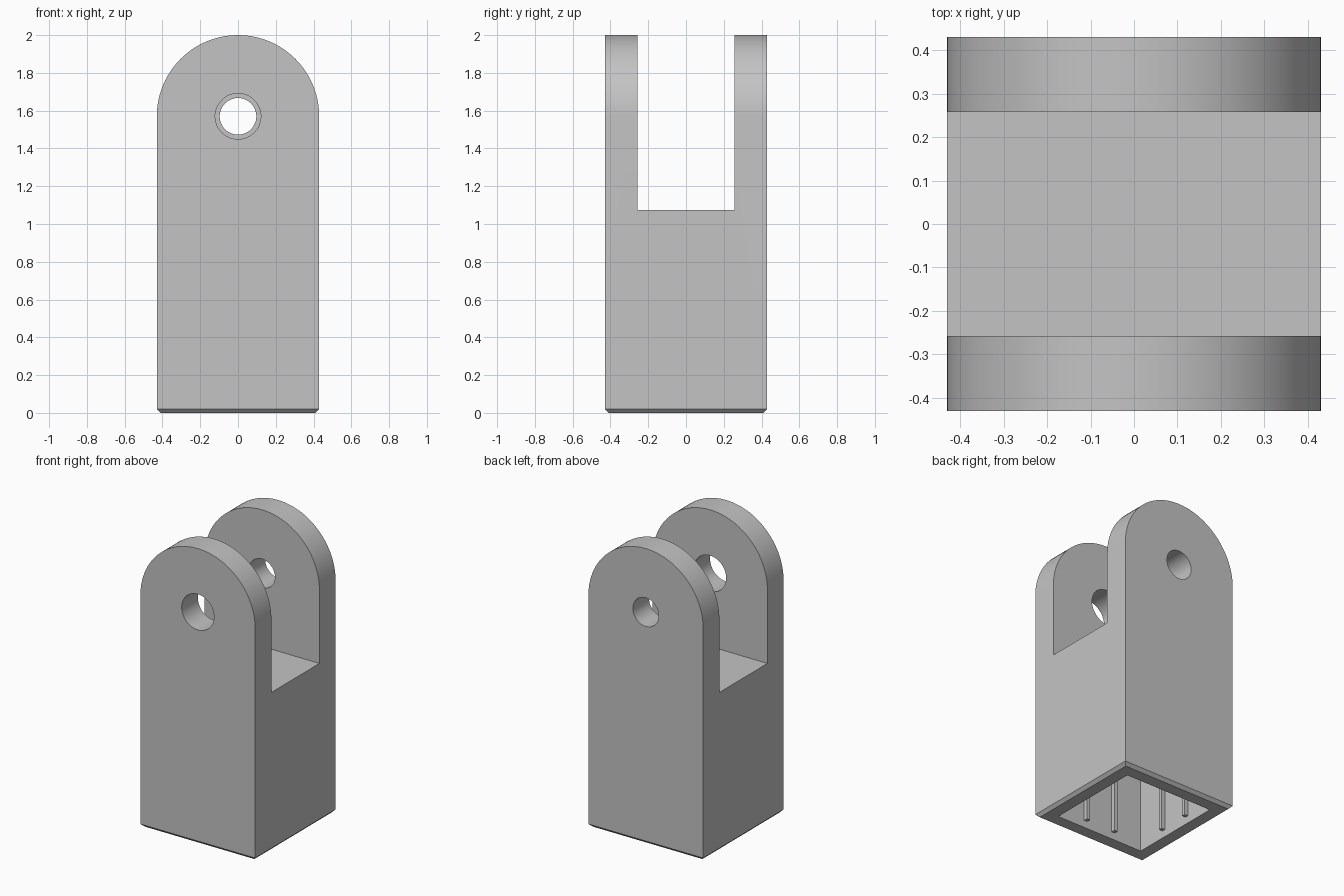
import bpy, bmesh
from math import cos, sin, pi, radians
from mathutils import Matrix

cube = bpy.data.objects.get("Cube")
if cube:
    bpy.data.objects.remove(cube, do_unlink=True)

HALF, TOP = 0.43, 2.0        # half width of the block, full height
AXIS = TOP - HALF            # height of the pin axis
SLOT, SLOT_Z = 0.257, 1.075  # half width and floor of the fork slot
INNER, ROOF = 0.33, 0.975    # half width and roof of the socket

grey = bpy.data.materials.new("plain grey")
grey.use_nodes = True
grey.diffuse_color = (0.55, 0.55, 0.55, 1)
grey.node_tree.nodes["Principled BSDF"].inputs["Base Color"].default_value = (0.55, 0.55, 0.55, 1)


def make(name, bm):
    bmesh.ops.recalc_face_normals(bm, faces=bm.faces)
    mesh = bpy.data.meshes.new(name)
    bm.to_mesh(mesh)
    bm.free()
    mesh.materials.append(grey)
    obj = bpy.data.objects.new(name, mesh)
    bpy.context.collection.objects.link(obj)
    return obj


def box(name, lo, hi):
    bm = bmesh.new()
    bmesh.ops.create_cube(bm, size=1)
    for v in bm.verts:
        v.co = [(a + b) / 2 + c * (b - a) for a, b, c in zip(lo, hi, v.co)]
    return make(name, bm)


def pin(name, radius, y):
    bm = bmesh.new()
    turn = Matrix.Translation((0, y, AXIS)) @ Matrix.Rotation(pi / 2, 4, "X")
    bmesh.ops.create_cone(bm, cap_ends=True, segments=48, radius1=radius,
                          radius2=radius, depth=0.4, matrix=turn)
    return make(name, bm)


# Arched block with a chamfered foot
bm = bmesh.new()
outline = [(-HALF, 0), (HALF, 0)]
outline += [(HALF * cos(pi * i / 48), AXIS + HALF * sin(pi * i / 48)) for i in range(49)]
face = bm.faces.new([bm.verts.new((x, -HALF, z)) for x, z in outline])
extruded = bmesh.ops.extrude_face_region(bm, geom=[face])["geom"]
bmesh.ops.translate(bm, vec=(0, 2 * HALF, 0),
                    verts=[g for g in extruded if isinstance(g, bmesh.types.BMVert)])
foot = [e for e in bm.edges if all(v.co.z < 0.001 for v in e.verts)]
bmesh.ops.bevel(bm, geom=foot, offset=0.02, segments=1, affect="EDGES")
body = make("fork_block", bm)

# Slot, open socket and the two unequal pin holes
cutters = [
    box("slot_cutter", (-1, -SLOT, SLOT_Z), (1, SLOT, 3)),
    box("socket_cutter", (-INNER, -INNER, -0.5), (INNER, INNER, ROOF)),
    pin("front_hole_cutter", 0.121, -0.35),
    pin("back_hole_cutter", 0.097, 0.35),
]
bpy.context.view_layer.objects.active = body
body.select_set(True)
for cutter in cutters:
    cutter.hide_render = True
    mod = body.modifiers.new(cutter.name, "BOOLEAN")
    mod.operation, mod.solver, mod.object = "DIFFERENCE", "EXACT", cutter
    bpy.ops.object.modifier_apply(modifier=mod.name)
    bpy.data.objects.remove(cutter, do_unlink=True)
bpy.ops.object.shade_smooth_by_angle(angle=radians(30))

# Two slim grip ribs on each socket wall
for wall, side in enumerate(("front", "left", "back", "right")):
    for place, x in (("a", -0.11), ("b", 0.11)):
        rib = box(f"{side}_socket_rib_{place}", (x - 0.012, -INNER - 0.01, 0.05),
                  (x + 0.012, -INNER + 0.027, ROOF + 0.01))
        rib.rotation_euler.z = wall * pi / 2
